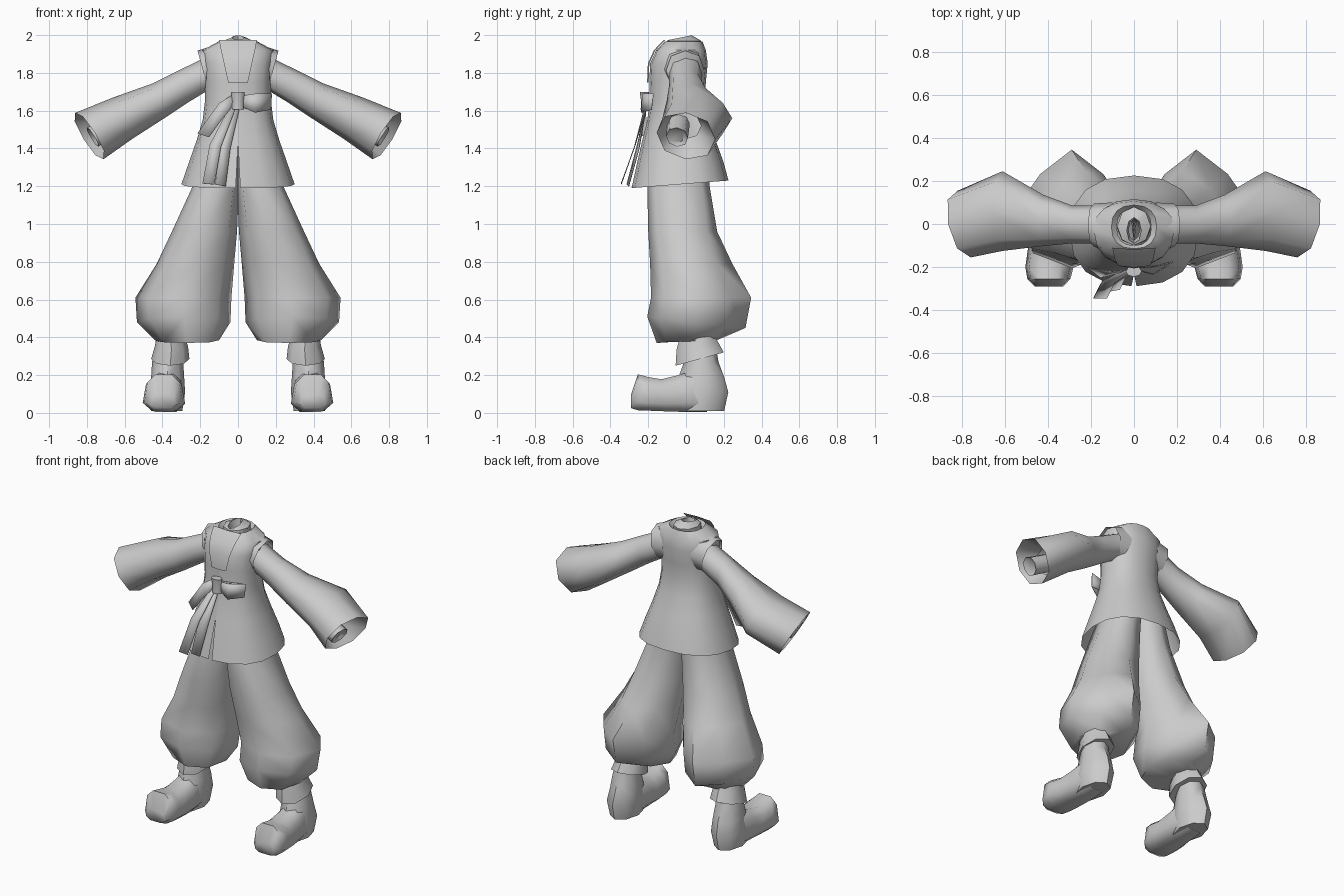
import bpy, bmesh, math
from mathutils import Vector as V

if "Cube" in bpy.data.objects:
    bpy.data.objects.remove(bpy.data.objects["Cube"])


def finish(name, bm, mirror=False, recalc=True, thick=0, angle=50):
    if recalc:
        bmesh.ops.recalc_face_normals(bm, faces=bm.faces)
    me = bpy.data.meshes.new(name)
    bm.to_mesh(me)
    bm.free()
    ob = bpy.data.objects.new(name, me)
    bpy.context.collection.objects.link(ob)
    if mirror:
        m = ob.modifiers.new("mirror", 'MIRROR')
        m.use_mirror_merge = False
    if thick:
        ob.modifiers.new("thickness", 'SOLIDIFY').thickness = thick
    bpy.ops.object.select_all(action='DESELECT')
    ob.select_set(True)
    bpy.context.view_layer.objects.active = ob
    bpy.ops.object.shade_smooth_by_angle(angle=math.radians(angle))
    return ob


def ring(c, u, v, n, e=1.0, start=0.0, back=None):
    """Superellipse ring around c with half-axes u and v; back is the exponent of the +v half."""
    pts = []
    for i in range(n):
        a = start + 2 * math.pi * i / n
        k = back if back and math.sin(a) > .1 else e
        f = lambda t: math.copysign(abs(t) ** k, t) if abs(t) > 1e-6 else 0
        pts.append(V(c) + V(u) * f(math.cos(a)) + V(v) * f(math.sin(a)))
    return pts


def loft(name, rings, closed=True, caps=(False, False), **kw):
    bm = bmesh.new()
    rows = [[bm.verts.new(p) for p in r] for r in rings]
    n = len(rows[0])
    for a, b in zip(rows, rows[1:]):
        for i in range(n if closed else n - 1):
            j = (i + 1) % n
            bm.faces.new((a[i], a[j], b[j], b[i]))
    if caps[0]:
        bm.faces.new(rows[0])
    if caps[1]:
        bm.faces.new(rows[-1])
    return finish(name, bm, **kw)


def level(z, x0, x1, y0, y1, n=8, e=1.0, start=0.0, tilt=0.0, back=None):
    """Horizontal ring from its extents; tilt lifts the back."""
    return ring(((x0 + x1) / 2, (y0 + y1) / 2, z), ((x1 - x0) / 2, 0, 0),
                (0, (y1 - y0) / 2, tilt), n, e, start, back)


def tube(xt, zt, xb, zb, y0, y1, slant=0.0, n=8, e=0.9):
    """Sleeve ring from its top point, bottom point and depth; slant turns the mouth forward."""
    return ring(((xt + xb) / 2, (y0 + y1) / 2, (zt + zb) / 2),
                ((xt - xb) / 2, 0, (zt - zb) / 2),
                (.85 * slant, (y1 - y0) / 2, -.5 * slant), n, e)


# Jacket body: seam at the front, opening into a slit below the waist
rows = []
for z, w, y0, y1, gap, tilt in [
        (1.21, .30, -.288, .225, .012, .02), (1.32, .262, -.262, .198, .006, .01),
        (1.44, .22, -.232, .158, 0, 0), (1.55, .187, -.205, .12, 0, 0),
        (1.65, .175, -.192, .10, 0, 0), (1.75, .176, -.194, .105, 0, 0),
        (1.85, .182, -.190, .115, 0, 0), (1.92, .188, -.158, .105, 0, 0),
        (1.965, .105, -.115, .088, 0, 0), (1.94, .08, -.10, .07, 0, 0)]:
    r = level(z, -w, w, y0, y1, 16, .85, -math.pi / 2, tilt)
    last = r[0].copy()
    r[0].x += gap
    last.x -= gap
    rows.append(r + [last])
loft("jacket_body", rows, closed=False)

# Shoulder edges of the jacket
loft("shoulder_edge", [tube(.10, 1.955, .10, 1.70, -.14, .10),
                       tube(.214, 1.917, .158, 1.71, -.105, .095)], mirror=True)

# Neck with its small opening
loft("neck", [level(1.93, -.08, .08, -.10, .07), level(1.97, -.078, .078, -.10, .08),
              level(1.987, -.034, .034, -.09, .03, tilt=.012),
              level(1.94, -.025, .025, -.075, .02)])

# Collar panel
bm = bmesh.new()
prev = None
for z, w, y in [(1.975, .10, -.118), (1.92, .09, -.170), (1.85, .074, -.202), (1.75, .052, -.206)]:
    row = [bm.verts.new((x, y + dy, z)) for x, dy in ((-w, .008), (0, 0), (w, .008))]
    if prev:
        for i in range(2):
            bm.faces.new((prev[i], row[i], row[i + 1], prev[i + 1]))
    prev = row
finish("collar_panel", bm, recalc=False)

# Wide sleeves, with the cuff turned inwards
loft("sleeve", [tube(.165, 1.885, .155, 1.71, -.09, .085),
                tube(.30, 1.82, .27, 1.64, -.09, .085),
                tube(.45, 1.745, .39, 1.56, -.102, .135),
                tube(.66, 1.67, .56, 1.45, -.125, .245),
                tube(.863, 1.588, .712, 1.343, -.155, .155, .035),
                tube(.70, 1.59, .62, 1.45, -.10, .08)], mirror=True, angle=60)
loft("inner_sleeve", [tube(.66, 1.58, .61, 1.48, -.10, .02),
                      tube(.80, 1.51, .74, 1.41, -.105, .01, .01),
                      tube(.78, 1.50, .735, 1.43, -.085, -.01)],
     mirror=True, caps=(False, True))

# Baggy trousers, ridged at the back and gathered above the ankle
legs = []
for z, x0, x1, y0, y1, e, tilt, back in [
        (1.36, -.01, .19, -.17, .12, .8, 0, .8), (1.2, -.005, .24, -.205, .125, .8, 0, .8),
        (.96, .005, .35, -.20, .165, .85, 0, 1), (.79, .02, .43, -.19, .245, .9, 0, 1.35),
        (.61, .035, .543, -.185, .345, .9, 0, 1.6), (.48, .04, .535, -.205, .315, .9, -.03, 1.5),
        (.385, .10, .44, -.155, .20, .9, .015, 1.1), (.38, .28, .43, -.03, .15, 1, 0, 1)]:
    legs.append(level(z, x0, x1, y0, y1, 8, e, math.pi / 2, tilt, back))
loft("trouser_leg", legs, mirror=True, angle=60)

# Ankle wraps
loft("ankle_wrap", [level(.41, .285, .43, -.03, .15), level(.355, .265, .44, -.05, .17, tilt=.02),
                    level(.285, .257, .46, -.055, .20, tilt=.035),
                    level(.29, .30, .44, 0, .16, tilt=.02)], mirror=True)

# Boots: shaft with heel, and upturned foot narrowing to the top
loft("boot_shaft", [level(.34, .295, .44, -.005, .16), level(.27, .29, .455, -.01, .172),
                    level(.19, .285, .46, -.04, .202), level(.11, .28, .475, -.06, .224),
                    level(.01, .295, .46, -.06, .202)], mirror=True, caps=(False, True))
foot = []
for y, x0, x1, z0, z1 in [(.11, .30, .46, .005, .20), (.03, .285, .475, .004, .222),
                          (-.04, .28, .485, .006, .20), (-.13, .275, .50, .009, .178),
                          (-.20, .275, .51, .012, .19), (-.255, .29, .50, .014, .204),
                          (-.29, .325, .465, .025, .10)]:
    c = (x0 + x1) / 2
    r = ring((c, y, (z0 + z1) / 2), ((x1 - x0) / 2, 0, 0),
             (0, 0, (z1 - z0) / 2), 8, .7, math.pi / 8)
    for p in r:
        t = (p.z - z0) / (z1 - z0)
        p.x = c + (p.x - c) * (1.08 - .3 * t)
        p.z = z0 + (z1 - z0) * min(1, max(0, (t - .03) / .93))
    foot.append(r)
loft("boot_foot", foot, caps=(False, True), mirror=True, angle=70)


def ribbon(name, pairs):
    """Flat cloth strip through pairs of edge points."""
    bm = bmesh.new()
    rows = [[bm.verts.new(p) for p in pr] for pr in pairs]
    for a, b in zip(rows, rows[1:]):
        bm.faces.new((a[0], a[1], b[1], b[0]))
    finish(name, bm, thick=.004)


# Bow: knot, loop and tails
loft("knot", [level(1.605, -.032, .03, -.24, -.19), level(1.65, -.03, .03, -.238, -.195),
              level(1.70, -.038, .036, -.245, -.195)], caps=(True, True))
ribbon("bow_loop_front", [((.02, -.215, 1.68), (.02, -.215, 1.62)),
                          ((.09, -.232, 1.69), (.09, -.238, 1.59)),
                          ((.18, -.175, 1.69), (.175, -.185, 1.605))])
ribbon("bow_loop_back", [((.02, -.205, 1.68), (.02, -.205, 1.63)),
                         ((.10, -.195, 1.685), (.10, -.20, 1.61)),
                         ((.18, -.175, 1.69), (.175, -.185, 1.605))])
ribbon("left_tail", [((-.02, -.21, 1.69), (-.02, -.21, 1.63)),
                     ((-.10, -.222, 1.64), (-.07, -.228, 1.575)),
                     ((-.215, -.205, 1.48), (-.155, -.25, 1.46))])
ribbon("long_tail_outer", [((-.04, -.21, 1.63), (-.01, -.22, 1.62)),
                           ((-.15, -.27, 1.42), (-.09, -.275, 1.41)),
                           ((-.188, -.345, 1.215), (-.125, -.345, 1.21))])
ribbon("long_tail_inner", [((-.03, -.21, 1.63), (.01, -.215, 1.62)),
                           ((-.10, -.262, 1.41), (-.04, -.25, 1.40)),
                           ((-.12, -.315, 1.21), (-.065, -.305, 1.20))])
